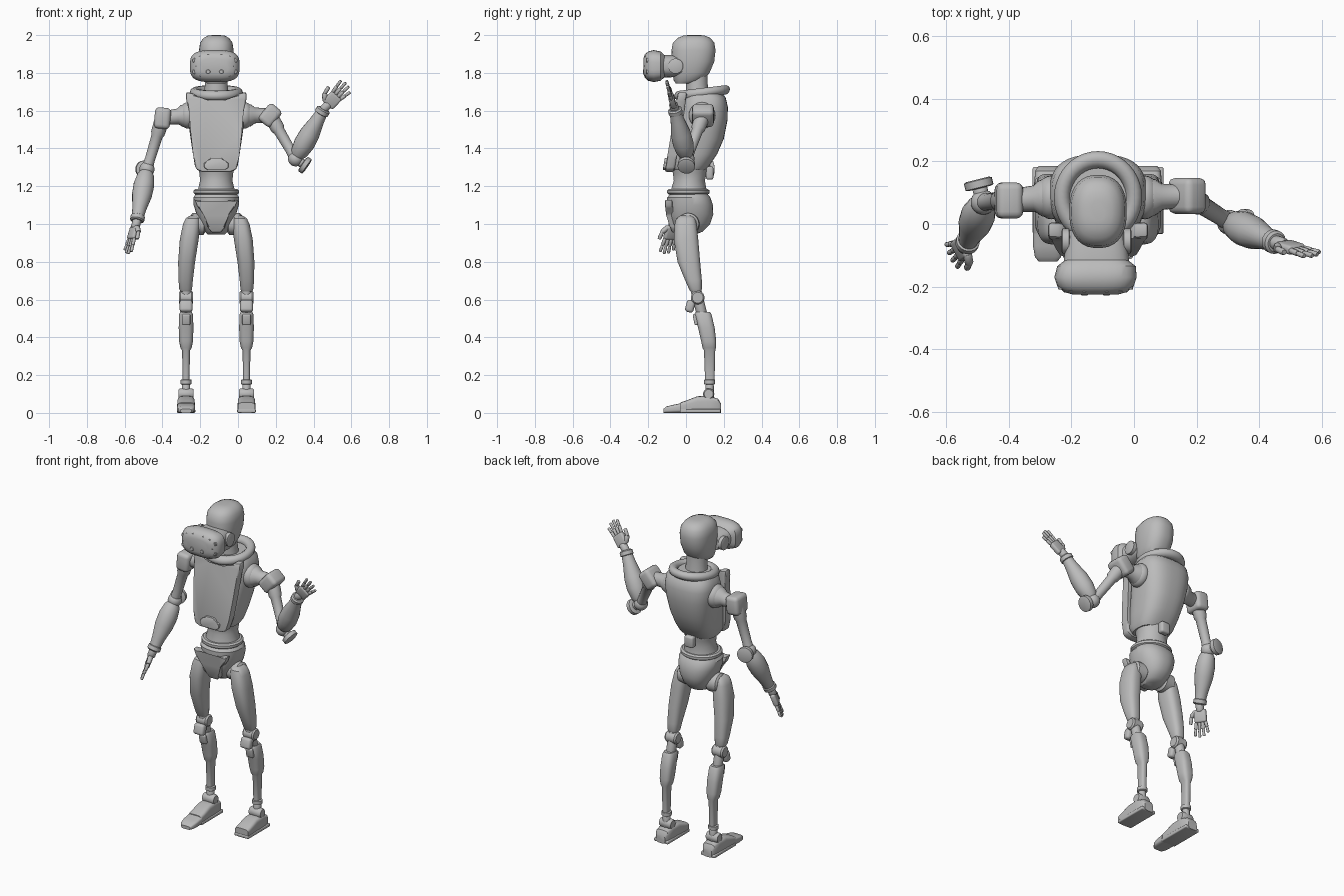
import bpy, bmesh, math
from mathutils import Vector, Matrix

cube = bpy.data.objects.get("Cube")
if cube:
    bpy.data.objects.remove(cube)

grey = bpy.data.materials.new("plain grey")
grey.use_nodes = True
tone = (0.5, 0.5, 0.5, 1)
grey.diffuse_color = tone
grey.node_tree.nodes["Principled BSDF"].inputs["Base Color"].default_value = tone
CX = -0.115  # body centre line


def finish(name, bm, angle=35):
    bmesh.ops.recalc_face_normals(bm, faces=bm.faces)
    mesh = bpy.data.meshes.new(name)
    bm.to_mesh(mesh)
    bm.free()
    mesh.materials.append(grey)
    ob = bpy.data.objects.new(name, mesh)
    bpy.context.collection.objects.link(ob)
    bpy.ops.object.select_all(action='DESELECT')
    ob.select_set(True)
    bpy.context.view_layer.objects.active = ob
    bpy.ops.object.shade_smooth_by_angle(angle=math.radians(angle))
    return ob


def skin(bm, rings):
    for a, b in zip(rings, rings[1:]):
        for i in range(len(a)):
            j = (i + 1) % len(a)
            bm.faces.new((a[i], a[j], b[j], b[i]))
    bm.faces.new(rings[0])
    bm.faces.new(rings[-1])


def loft(name, sections, n=2.0, axis='z', seg=32):
    """Sections are (centre1, centre2, station, radius1, radius2)."""
    bm = bmesh.new()
    rings = []
    for c1, c2, w, r1, r2 in sections:
        ring = []
        for i in range(seg):
            t = 2 * math.pi * (i + 0.5) / seg
            u, v = [math.copysign(abs(f) ** (2 / n), f) for f in (math.cos(t), math.sin(t))]
            p = (c1 + r1 * u, c2 + r2 * v, w)
            ring.append(bm.verts.new(p if axis == 'z' else (p[0], w, p[1])))
        rings.append(ring)
    skin(bm, rings)
    return finish(name, bm)


def limb(name, a, b, profile, seg=20):
    """Turned shape from a to b; profile is (fraction along, radius)."""
    a, b = Vector(a), Vector(b)
    q = (b - a).to_track_quat('Z', 'Y')
    bm = bmesh.new()
    rings = []
    for t, r in profile:
        rings.append([bm.verts.new(a.lerp(b, t) + q @ Vector((r * math.cos(k), r * math.sin(k), 0)))
                      for k in [2 * math.pi * i / seg for i in range(seg)]])
    skin(bm, rings)
    return finish(name, bm)


def rod(name, a, b, r, seg=20, edge=0.12):
    return limb(name, a, b, [(0, r * .8), (edge, r), (1 - edge, r), (1, r * .8)], seg)


def box(name, at, size, rot=None, bevel=0.015):
    bm = bmesh.new()
    bmesh.ops.create_cube(bm, size=1, matrix=Matrix.Diagonal((*size, 1)))
    bmesh.ops.bevel(bm, geom=bm.edges[:], offset=bevel, segments=3, profile=.5, affect='EDGES')
    m = rot.to_4x4() if rot else Matrix()
    bm.transform(Matrix.Translation(at) @ m)
    return finish(name, bm)


def ball(name, at, r, scale=(1, 1, 1)):
    bm = bmesh.new()
    bmesh.ops.create_uvsphere(bm, u_segments=24, v_segments=14, radius=r,
                              matrix=Matrix.Translation(at) @ Matrix.Diagonal((*scale, 1)))
    return finish(name, bm, 60)


def spans(rows):
    """Rows of (z, front y, back y, half width) become loft sections."""
    return [(CX, (f + b) / 2, z, w, (b - f) / 2) for z, f, b, w in rows]


def plate(name, outline, y_of_z, thick, bevel=0.012):
    """Half outline of (dx, z), mirrored about the centre and given depth."""
    pts = [(CX + x, z) for x, z in outline] + [(CX - x, z) for x, z in reversed(outline)]
    bm = bmesh.new()
    rings = [[bm.verts.new((x, y_of_z(z) + d, z)) for x, z in pts] for d in (0, thick)]
    skin(bm, rings)
    bmesh.ops.bevel(bm, geom=bm.edges[:], offset=bevel, segments=2, profile=.5, affect='EDGES')
    return finish(name, bm)


# head and neck
loft("head", spans([(1.745, -.055, .03, .05), (1.76, -.065, .09, .065), (1.80, -.072, .125, .08),
                    (1.86, -.077, .15, .09), (1.92, -.077, .157, .092), (1.96, -.07, .15, .086),
                    (1.985, -.045, .13, .068), (1.997, -.015, .1, .045), (2.0, .01, .075, .02)]), 2.4)
loft("neck", spans([(1.62, 0, .13, .075), (1.68, 0, .125, .066), (1.74, 0, .115, .06), (1.80, 0, .115, .06)]))

# headset: shell, face gasket, sensors
HZ = 1.836
loft("headset_shell", [(-.12, HZ, -.115, .10, .06), (-.12, HZ, -.135, .126, .078), (-.123, HZ, -.17, .132, .085),
                       (-.123, HZ, -.2, .122, .078), (-.123, HZ, -.218, .1, .062), (-.123, HZ, -.226, .07, .04)],
     3.2, 'y')
loft("headset_gasket", [(-.12, HZ, -.02, .088, .05), (-.12, HZ, -.08, .1, .06), (-.12, HZ, -.12, .105, .06)],
     2.8, 'y')
for x, z, y in [(.035, .052, -.213), (.075, .045, -.212), (.09, 0, -.213), (.075, -.045, -.212),
                (.035, -.03, -.222), (.108, .03, -.204), (.108, -.03, -.204)]:
    for s in (-1, 1):
        at = Vector((-.123 + s * x, y, HZ + z))
        rod("headset_sensor", at + Vector((0, .012, 0)), at - Vector((0, .006, 0)), .012, 14)
for s in (-1, 1):
    rod("headset_hinge", (-.12 + s * .085, -.055, HZ), (-.12 + s * .112, -.055, HZ), .04)

# torso and collar
loft("torso_shell", spans([(1.285, -.075, .10, .1), (1.31, -.095, .125, .114), (1.37, -.09, .165, .124),
                           (1.45, -.075, .2, .136), (1.55, -.05, .22, .15), (1.62, -.03, .222, .155),
                           (1.67, -.015, .21, .148), (1.70, 0, .18, .125)]), 2.7, seg=40)
slope = lambda z: -.112 + (z - 1.28) * .165
plate("chest_plate", [(.075, 1.275), (.108, 1.29), (.122, 1.36), (.135, 1.48), (.145, 1.6), (.16, 1.66),
                      (.16, 1.70), (.115, 1.69), (.09, 1.66), (.05, 1.645)], slope, .05)
plate("chest_buckle", [(.045, 1.285), (.065, 1.3), (.065, 1.325), (.045, 1.33), (.03, 1.35)],
      lambda z: slope(z) - .012, .03, .006)
bm = bmesh.new()
rings = []
for i in range(40):
    t = 2 * math.pi * i / 40
    ring = []
    for k in range(10):
        p = 2 * math.pi * k / 10
        r = .115 + .026 * math.cos(p)
        y = r * 1.05 * math.sin(t)
        ring.append(bm.verts.new((CX + r * math.cos(t), .085 + y, 1.695 + .026 * math.sin(p) + y * .12)))
    rings.append(ring)
for i in range(40):
    for k in range(10):
        a, b = rings[i - 1], rings[i]
        bm.faces.new((a[k - 1], a[k], b[k], b[k - 1]))
finish("collar", bm, 60)

# waist and pelvis
loft("waist", spans([(1.15, -.085, .115, .105), (1.18, -.08, .11, .098), (1.23, -.065, .1, .086),
                     (1.27, -.07, .11, .09), (1.31, -.08, .115, .1)]))
loft("waist_ring", spans([(1.155, -.09, .115, .11), (1.163, -.1, .125, .12), (1.178, -.1, .125, .12),
                          (1.186, -.09, .115, .11)]))
box("back_clip", (CX, .125, 1.27), (.06, .04, .07), bevel=.012)
loft("pelvis", spans([(.945, -.03, .05, .045), (.96, -.055, .09, .062), (1.0, -.08, .128, .085),
                      (1.05, -.095, .145, .105), (1.1, -.1, .143, .12), (1.14, -.1, .13, .122),
                      (1.158, -.085, .115, .11)]), 2.3)
plate("pelvis_front_plate", [(.025, .955), (.045, .98), (.06, 1.05), (.1, 1.09), (.115, 1.13), (.06, 1.115)],
      lambda z: -.112 + max(0, 1.06 - z) * .35, .04, .008)

# legs
for side, s in (("right", -1), ("left", 1)):
    X = lambda d: CX + s * d
    rod(side + "_hip_joint", (X(.06), .015, 1.0), (X(.135), .01, 1.0), .058)
    loft(side + "_thigh", [(X(.118), 0, 1.045, .02, .03), (X(.124), -.002, 1.03, .038, .05),
                           (X(.13), -.002, 1.0, .046, .058), (X(.143), 0, .92, .05, .065),
                           (X(.157), .015, .8, .045, .06), (X(.162), .04, .7, .038, .044),
                           (X(.162), .05, .655, .034, .034), (X(.162), .052, .642, .028, .028)], 2.6)
    rod(side + "_knee_link", (X(.16), .05, .66), (X(.16), .09, .5), .028)
    rod(side + "_knee_joint", (X(.122), .062, .61), (X(.198), .062, .61), .036)
    box(side + "_kneecap", (X(.16), .022, .565), (.068, .045, .065), Matrix.Rotation(-.25, 3, 'X'))
    loft(side + "_shin", [(X(.16), .088, .535, .03, .038), (X(.16), .09, .522, .037, .045),
                          (X(.16), .108, .45, .039, .044), (X(.16), .12, .38, .037, .04),
                          (X(.16), .123, .345, .03, .036), (X(.16), .125, .33, .021, .03),
                          (X(.16), .126, .17, .018, .025)], 2.8)
    box(side + "_shin_panel", (X(.16), .055, .495), (.045, .03, .06), Matrix.Rotation(.2, 3, 'X'), .008)
    rod(side + "_ankle_ring", (X(.16), .125, .15), (X(.16), .125, .178), .029)
    rod(side + "_ankle_post", (X(.16), .125, .07), (X(.16), .125, .155), .022)
    rod(side + "_ankle_joint", (X(.12), .12, .1), (X(.2), .12, .1), .03)
    foot = [(.185, .03, .05), (.17, .041, .075), (.12, .045, .09), (.06, .046, .088), (0, .047, .065), (-.03, .046, .055)]
    loft(side + "_foot", [(X(.16), h / 2, y, w, h / 2) for y, w, h in foot], 4, 'y')
    box(side + "_sole", (X(.16), .075, .01), (.098, .215, .02), bevel=.006)
    if s < 0:
        toe = [(-.025, .048, .052), (-.07, .048, .042), (-.105, .042, .034), (-.12, .03, .02)]
        loft("right_toe_cap", [(X(.16), h / 2, y, w, h / 2) for y, w, h in toe], 4, 'y')


# arms: shoulder, elbow, wrist, elbow disc direction, finger direction, thumb-side direction
def arm(side, s, shoulder, tilt, elbow, wrist, disc, point, thumb):
    shoulder, elbow, wrist, disc = map(Vector, (shoulder, elbow, wrist, disc))
    socket = Vector((CX + s * .15, .085, 1.575))
    ball(side + "_shoulder_socket", socket, .07, (.7, 1, 1))
    limb(side + "_shoulder_link", socket, shoulder, [(0, .062), (.25, .058), (.4, .042), (1, .036)])
    box(side + "_shoulder_block", shoulder, (.085, .115, .112), Matrix.Rotation(tilt, 3, 'Y'), .022)
    limb(side + "_upper_arm", shoulder, elbow, [(0, .04), (.3, .037), (.35, .03), (.8, .027), (1, .03)])
    ball(side + "_elbow", elbow, .04)
    disc.normalize()
    rod(side + "_elbow_pin", elbow, elbow + disc * .06, .024)
    rod(side + "_elbow_disc", elbow + disc * .045, elbow + disc * .075, .046)
    limb(side + "_forearm", elbow, wrist, [(.04, .03), (.12, .045), (.3, .055), (.5, .053), (.75, .038),
                                           (.9, .032), (.91, .038), (.98, .038), (1, .03)])
    # hand
    d = Vector(point).normalized()
    a = Vector(thumb)
    a = (a - d * a.dot(d)).normalized()
    rot = Matrix((a, d, a.cross(d))).transposed()
    at = lambda u, v, w=0: wrist + rot @ Vector((u, v, w))
    rod(side + "_wrist", wrist - d * .02, at(0, .04), .023)
    box(side + "_palm", at(0, .065), (.072, .075, .03), rot, .011)
    for i, length in enumerate((.075, .085, .08, .062)):
        u = .028 - i * .0187
        mid = at(u * 1.2, .1 + length * .5)
        rod(side + "_finger_base", at(u, .098), mid, .0095, 10)
        rod(side + "_finger_tip", mid, at(u * 1.4, .1 + length), .0082, 10)
    rod(side + "_thumb_base", at(.025, .035), at(.055, .065), .014, 10)
    rod(side + "_thumb_tip", at(.053, .062), at(.062, .105), .0105, 10)


arm("right", -1, (-.4, .075, 1.56), .1, (-.482, .07, 1.29), (-.535, -.065, 1.015), (-.25, 1, 0),
    (-.045, -.035, -.15), (.45, -.85, 0))
arm("left", 1, (.17, .09, 1.575), .7, (.305, .005, 1.345), (.455, -.06, 1.61), (.8, -.05, -.55),
    (.125, -.04, .13), (-.65, -.15, .75))
